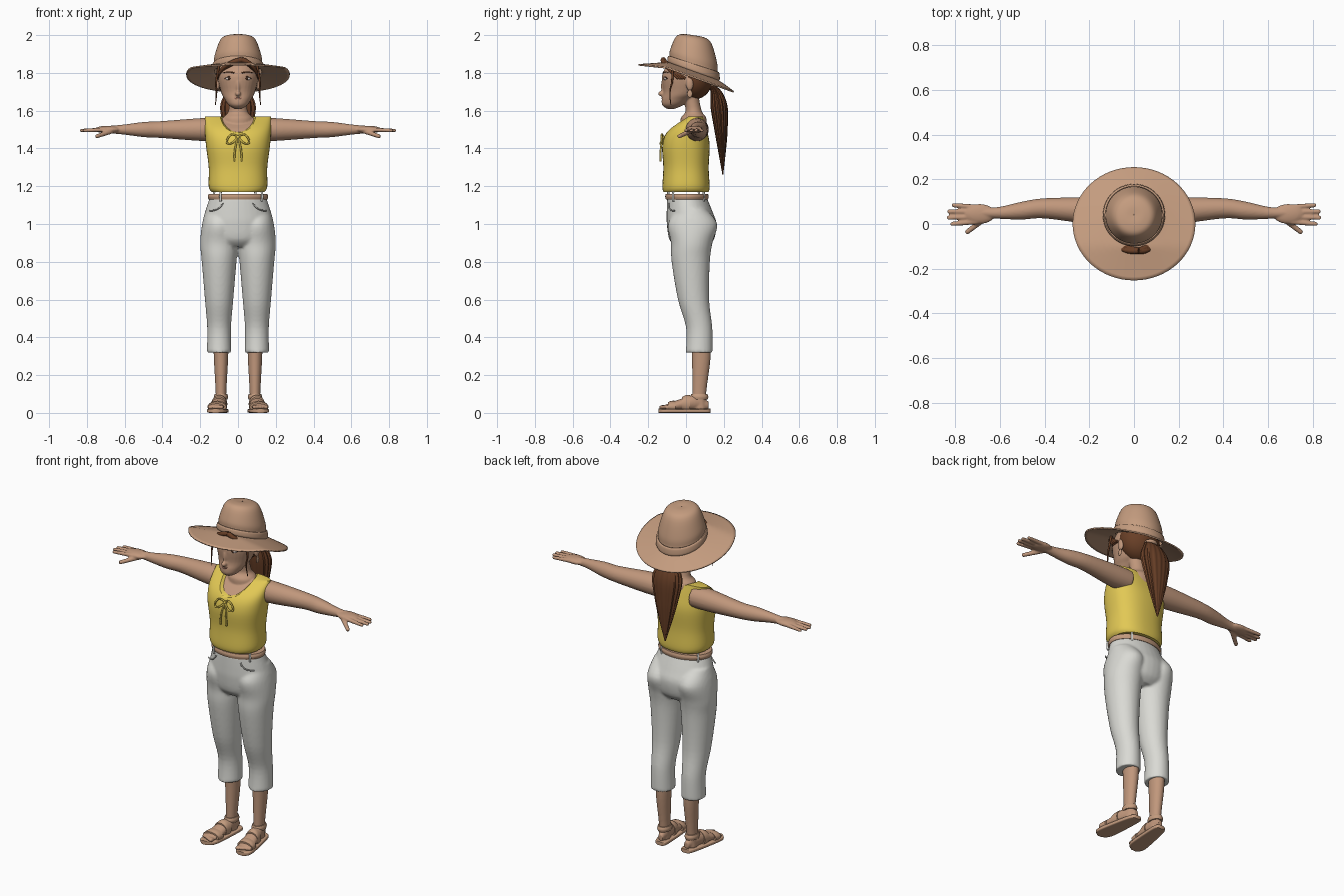
import bpy, bmesh, math
from mathutils import Matrix, Vector

if "Cube" in bpy.data.objects:
    bpy.data.objects.remove(bpy.data.objects["Cube"], do_unlink=True)


def material(name, red, green, blue):
    mat = bpy.data.materials.new(name)
    mat.use_nodes = True
    mat.diffuse_color = (red, green, blue, 1)
    mat.node_tree.nodes["Principled BSDF"].inputs["Base Color"].default_value = mat.diffuse_color
    return mat


SKIN = material("tan skin", .53, .31, .2)
STRAW = material("straw and leather tan", .55, .33, .21)
YELLOW = material("yellow cloth", .76, .58, .09)
WHITE = material("off white cloth", .7, .7, .66)
HAIR = material("brown hair", .14, .05, .02)
EYE = material("eye white", .7, .6, .55)
DARK = material("dark brown", .05, .02, .01)
LIP = material("lip rose", .42, .2, .14)


def spline(rows, steps=5):
    """Smoothly interpolated copies of the section rows."""
    smooth_rows = []
    for i, (start, end) in enumerate(zip(rows, rows[1:])):
        before = rows[max(i - 1, 0)]
        after = rows[min(i + 2, len(rows) - 1)]
        leave, arrive = (end - before) / 2, (after - start) / 2
        for k in range(steps):
            t = k / steps
            ease = t * t * (3 - 2 * t)
            smooth_rows.append(start.lerp(end, ease) + leave * t * (1 - t) ** 2 - arrive * t * t * (1 - t))
    return smooth_rows + [rows[-1]]


def loft(bm, rows, axis="Z", flat=1, power=2, sides=32, across=0, splay=0,
         mirror=False, caps=True, ripple=0):
    """Rows are (position, centre, radius[, second radius]); flat sets the second radius when left out."""
    rows = [Vector(row if len(row) == 4 else (*row, row[-1] * flat)) for row in rows]
    for side in ((1, -1) if mirror else (1,)):
        rings = []
        for position, centre, radius, second in spline(rows):
            middle = across + splay * position
            ring = []
            for k in range(sides):
                angle = math.tau * k / sides
                wave = 1 + ripple * math.cos(angle * sides / 4)
                c, s = (math.copysign(abs(f(angle)) ** (2 / power), f(angle)) for f in (math.cos, math.sin))
                u, v = radius * wave * c, second * wave * s
                if axis == "X":
                    point = (position, centre + u, middle + v)
                elif axis == "Y":
                    point = (middle + u, position, centre + v)
                else:
                    point = (middle + u, centre + v, position)
                ring.append(bm.verts.new((point[0] * side, *point[1:])))
            rings.append(ring)
        for lower, upper in zip(rings, rings[1:]):
            for k in range(sides):
                n = (k + 1) % sides
                bm.faces.new((lower[k], lower[n], upper[n], upper[k]))
        if caps:
            bm.faces.new(rings[0])
            bm.faces.new(rings[-1])


def ball(bm, centre, radii, mirror=False):
    for side in ((1, -1) if mirror else (1,)):
        place = Matrix.Translation((centre[0] * side, *centre[1:])) @ Matrix.Diagonal((*radii, 1))
        bmesh.ops.create_uvsphere(bm, u_segments=24, v_segments=16, radius=1, matrix=place)


def finger(bm, base, tip, radius):
    """Mirrored tapered cone with a round tip."""
    for side in (1, -1):
        start, end = (Vector((p[0] * side, *p[1:])) for p in (base, tip))
        along = end - start
        turn = along.to_track_quat("Z", "Y").to_matrix().to_4x4()
        bmesh.ops.create_cone(bm, cap_ends=True, segments=12, radius1=radius, radius2=radius * .8,
                              depth=along.length, matrix=Matrix.Translation((start + end) / 2) @ turn)
        ball(bm, end, [radius * .8] * 3)


def select(obj):
    bpy.ops.object.select_all(action="DESELECT")
    obj.select_set(True)
    bpy.context.view_layer.objects.active = obj


def soften(obj):
    select(obj)
    bpy.ops.object.shade_smooth_by_angle(angle=math.radians(50))


def finish(bm, name, mat, voxel=0):
    """Make the object; a voxel size fuses its overlapping parts into one skin."""
    bmesh.ops.recalc_face_normals(bm, faces=bm.faces[:])
    mesh = bpy.data.meshes.new(name)
    bm.to_mesh(mesh)
    bm.free()
    mesh.materials.append(mat)
    obj = bpy.data.objects.new(name, mesh)
    bpy.context.collection.objects.link(obj)
    if voxel:
        fuse = obj.modifiers.new("fuse", "REMESH")
        fuse.mode, fuse.voxel_size, fuse.use_smooth_shade = "VOXEL", voxel, True
        obj.modifiers.new("relax", "SMOOTH").iterations = 4
    else:
        soften(obj)
    return obj


def lofted(name, mat, rows, **options):
    bm = bmesh.new()
    loft(bm, rows, **options)
    return finish(bm, name, mat)


def balls(name, mat, centre, radii, mirror=False):
    bm = bmesh.new()
    ball(bm, centre, radii, mirror)
    return finish(bm, name, mat)


def tube(name, mat, points, radius, taper=1, mirror=False):
    curve = bpy.data.curves.new(name, "CURVE")
    curve.dimensions, curve.bevel_depth, curve.bevel_resolution = "3D", radius, 2
    curve.use_fill_caps = True
    for side in ((1, -1) if mirror else (1,)):
        path = curve.splines.new("NURBS")
        path.points.add(len(points) - 1)
        for i, (x, y, z) in enumerate(points):
            path.points[i].co = (x * side, y, z, 1)
            path.points[i].radius = 1 + (taper - 1) * i / (len(points) - 1)
        path.order_u, path.use_endpoint_u, path.resolution_u = 3, True, 6
    curve.materials.append(mat)
    obj = bpy.data.objects.new(name, curve)
    bpy.context.collection.objects.link(obj)
    select(obj)
    bpy.ops.object.convert(target="MESH")
    soften(bpy.context.object)


# Blouse with a scooped neckline
blouse_rows = [(1.17, 0, .14, .12), (1.2, 0, .155, .125), (1.3, 0, .155, .12),
               (1.42, 0, .17, .125), (1.5, .01, .175, .1), (1.57, .05, .175, .04)]
blouse = lofted("blouse", YELLOW, blouse_rows, power=2.4, sides=48)
scoop = balls("neckline_cutter", YELLOW, (0, 0, 0), (.11, .35, .1))
scoop.matrix_world = Matrix.Translation((0, -.05, 1.6)) @ Matrix.Rotation(.3, 4, "X")
scoop.hide_render = True
cut = blouse.modifiers.new("neckline", "BOOLEAN")
cut.object, cut.operation, cut.solver = scoop, "DIFFERENCE", "EXACT"
select(blouse)
bpy.ops.object.modifier_apply(modifier="neckline")
bpy.data.objects.remove(scoop, do_unlink=True)
soften(blouse)

# Bow with two loops, two tails and a knot
knot = (0, -.12, 1.46)
tube("bow_loops", YELLOW, [knot, (.03, -.13, 1.49), (.07, -.13, 1.43), (.03, -.14, 1.42), knot], .005, mirror=True)
tube("bow_tails", YELLOW, [knot, (.02, -.14, 1.4), (.02, -.135, 1.33)], .005, mirror=True)
balls("bow_knot", YELLOW, knot, (.012, .01, .01))

# Skin: chest, neck, head, arms and hands fused into one surface
bm = bmesh.new()
loft(bm, [(z - .01, y, wide - .01, deep - .01) for z, y, wide, deep in blouse_rows[2:]], power=2.4)
loft(bm, [(1.5, .04, .08), (1.56, .04, .08), (1.6, .04, .05), (1.7, .02, .05)], flat=.85)
loft(bm, [(1.61, -.08, .02), (1.63, -.07, .05), (1.66, -.05, .07), (1.7, -.02, .09),
          (1.8, 0, .11), (1.9, .04, .08)], flat=1.12)
ball(bm, (0, -.13, 1.69), (.015, .018, .014))
ball(bm, (0, -.12, 1.73), (.01, .013, .04))
ball(bm, (.11, .02, 1.74), (.012, .02, .036), mirror=True)
loft(bm, [(.1, .06, .06), (.2, .06, .06), (.4, .07, .045), (.5, .06, .04), (.6, .05, .027), (.68, .05, .02)],
     axis="X", across=1.5, mirror=True)
ball(bm, (.69, .045, 1.5), (.07, .045, .02), mirror=True)
for i in range(4):
    base_y = .076 - .022 * i
    reach = .83 - .009 * (i - 1.6) ** 2
    finger(bm, (.7, base_y, 1.5), (reach, base_y + .008 - .006 * i, 1.495), .012)
finger(bm, (.66, .03, 1.495), (.745, -.035, 1.465), .014)
finish(bm, "upper_body_skin", SKIN, voxel=.005)

# Face details
balls("eye_whites", EYE, (.046, -.105, 1.77), (.02, .012, .01), mirror=True)
balls("irises", DARK, (.046, -.112, 1.77), (.008, .008, .008), mirror=True)
tube("upper_lashes", DARK, [(.025, -.117, 1.77), (.046, -.12, 1.79), (.07, -.1, 1.77)], .0025, mirror=True)
tube("eyebrows", HAIR, [(.02, -.12, 1.8), (.05, -.12, 1.81), (.08, -.09, 1.8)], .004, taper=.4, mirror=True)
tube("lips", LIP, [(-.03, -.11, 1.67), (0, -.14, 1.66), (.03, -.11, 1.67)], .005)
balls("earrings", STRAW, (.115, .02, 1.69), (.004, .014, .02), mirror=True)

# Hair: back of the head, swept fringe, loose strands and ponytail
balls("hair_cap", HAIR, (0, .045, 1.78), (.117, .1, .12))
for name, side in (("left", 1), ("right", -1)):
    for i in range(4):
        tube(f"{name}_fringe_lock_{i + 1}", HAIR,
             [(.02, -.12, 1.87), (side * .09, -.13 + .01 * i, 1.85 - .006 * i),
              (side * .11, -.04 + .012 * i, 1.77)], .014, taper=.5)
tube("loose_strands", HAIR, [(.1, -.07, 1.84), (.12, -.07, 1.75), (.11, -.09, 1.7), (.12, -.08, 1.63)],
     .007, taper=.3, mirror=True)
lofted("ponytail", HAIR, [(1.74, .13, .03), (1.7, .16, .06), (1.62, .175, .09), (1.5, .185, .07),
                          (1.4, .19, .045), (1.26, .195, .004)], flat=.48, sides=64, ripple=.05)
balls("hair_tie", STRAW, (0, .14, 1.735), (.038, .034, .018))

# Sun hat: crown, band ridge and wide brim, tipped back
bm = bmesh.new()
loft(bm, [(2, .04, .001), (2, .04, .05), (1.98, .04, .09), (1.9, .04, .12), (1.86, .04, .124),
          (1.855, .04, .132), (1.83, .04, .135), (1.82, .04, .13), (1.81, .03, .17), (1.79, 0, .274, .252)],
     sides=64, caps=False)
for v in bm.verts:
    tilt = .36 - 1.2 * max(0, v.co.z - 1.83)
    v.co.z -= v.co.y * tilt + max(0, -v.co.y - .1) / 4
hat = finish(bm, "sun_hat", STRAW)
shell = hat.modifiers.new("thickness", "SOLIDIFY")
shell.thickness, shell.offset = .008, 0

# Cropped trousers: hips and both legs fused
bm = bmesh.new()
loft(bm, [(.88, .03, .12), (.92, .03, .17), (1, .03, .188), (1.06, .02, .175), (1.14, .005, .15)], flat=.7)
loft(bm, [(.32, .07, .065), (.45, .07, .063), (.6, .04, .075), (.8, .025, .092), (.9, .03, .1),
          (1, .035, .09, .13), (1.08, .03, .07)], flat=1.1, across=.1, mirror=True)
finish(bm, "trousers", WHITE, voxel=.008)
tube("pocket_seams", WHITE, [(.08, -.09, 1.11), (.1, -.1, 1.07), (.15, -.06, 1.07)], .004, mirror=True)

# Belt and its loops
lofted("belt", STRAW, [(1.13, .005, .155), (1.145, .005, .16), (1.16, .005, .155)], flat=.72, sides=48)
for i in range(4):
    angle = math.pi * (i / 2 + .3)
    x, y = .155 * math.cos(angle), .115 * math.sin(angle)
    tube(f"belt_loop_{i + 1}", WHITE, [(x, y, 1.12), (x * 1.05, y * 1.05, 1.145), (x, y, 1.17)], .006)

# Lower legs, feet and toes fused; the feet turn slightly outward
foot = dict(axis="Y", across=.1, splay=-.13, mirror=True)
bm = bmesh.new()
loft(bm, [(.36, .08, .04), (.27, .08, .037), (.1, .07, .028), (.02, .07, .03)], flat=1.3, across=.09, mirror=True)
loft(bm, [(.12, .04, .015, .02), (.05, .055, .033, .04), (-.05, .04, .042, .026), (-.11, .03, .04, .013)], **foot)
for i in range(5):
    ball(bm, (.087 + .016 * i, -.124 + .007 * i, .03), (.012 - .001 * i, .019, .012), mirror=True)
finish(bm, "lower_legs_and_feet", SKIN, voxel=.005)

# Sandals: soles, two straps over each foot and one round the ankle
outline = ((.13, .02), (.1, .037), (-.06, .05), (-.12, .046), (-.145, .02))
lofted("sandal_soles", STRAW, [(y, .011, wide, .011) for y, wide in outline], power=5, **foot)
for name, y, wide, high in (("toe_straps", -.075, .05, .032), ("instep_straps", 0, .041, .047)):
    lofted(name, STRAW, [(y - .02, high, wide, high * .8), (y, high, wide, high),
                         (y + .02, high, wide, high)], **foot)
lofted("ankle_straps", STRAW, [(.07, .07, .034), (.085, .07, .037), (.1, .07, .033)],
       flat=1.3, across=.09, mirror=True)
